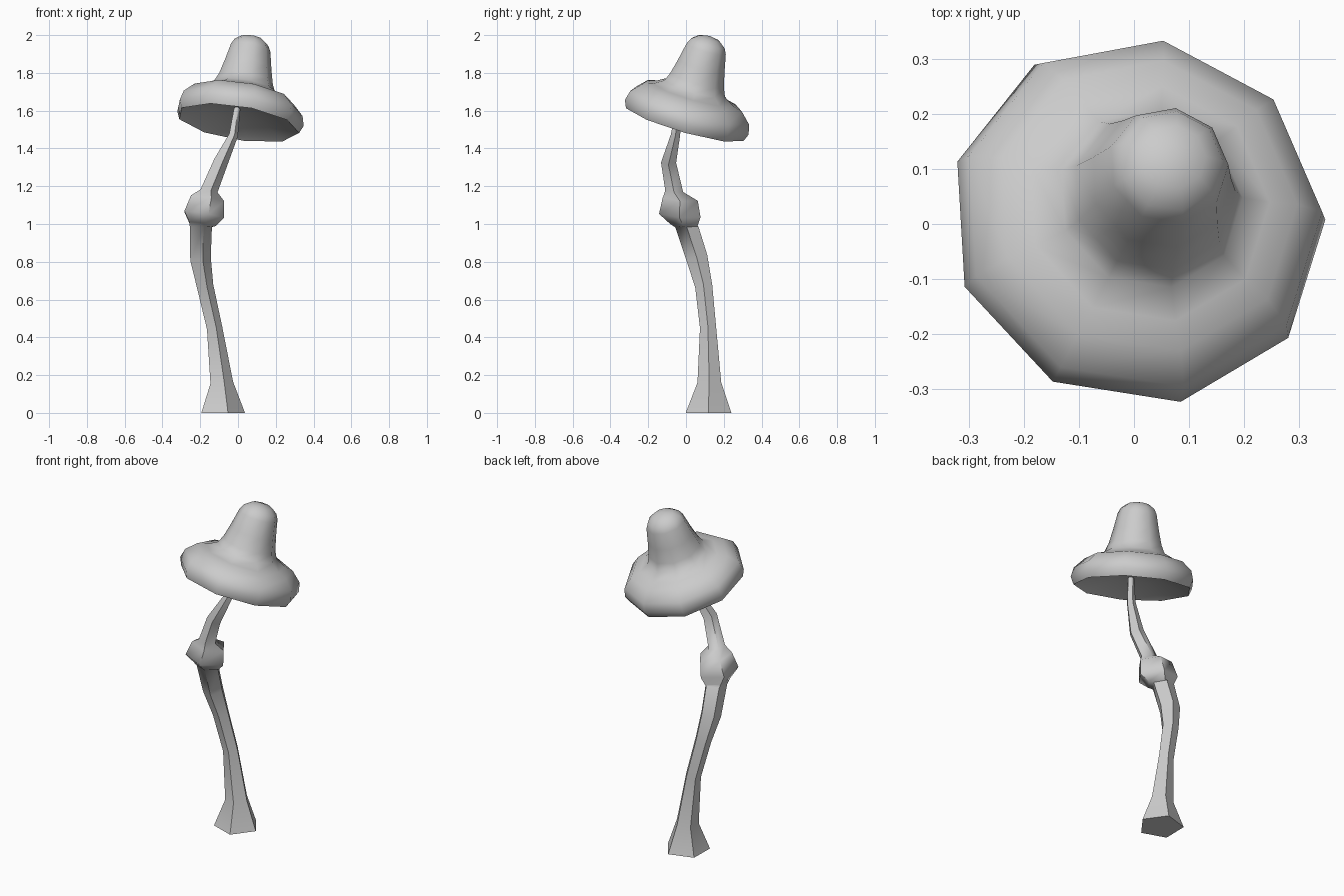
import bpy, bmesh, math
from mathutils import Vector

if "Cube" in bpy.data.objects:
    bpy.data.objects.remove(bpy.data.objects["Cube"])

Z = Vector((0, 0, 1))


def ring(bm, centre, normal, radius, sides, phase):
    """Polygon ring of vertices, perpendicular to normal."""
    rot = Z.rotation_difference(Vector(normal).normalized())
    out = []
    for i in range(sides):
        a = phase + 2 * math.pi * i / sides
        p = Vector((radius * math.cos(a), radius * math.sin(a), 0))
        out.append(bm.verts.new(Vector(centre) + rot @ p))
    return out


def bridge(bm, a, b):
    n = len(a)
    for i in range(n):
        j = (i + 1) % n
        bm.faces.new((a[i], a[j], b[j], b[i]))


def fan(bm, loop, tip):
    v = bm.verts.new(tip)
    for i in range(len(loop)):
        bm.faces.new((loop[i], loop[(i + 1) % len(loop)], v))


def finish(bm, name, angle):
    bmesh.ops.recalc_face_normals(bm, faces=bm.faces)
    me = bpy.data.meshes.new(name)
    bm.to_mesh(me)
    bm.free()
    ob = bpy.data.objects.new(name, me)
    bpy.context.collection.objects.link(ob)
    bpy.ops.object.select_all(action='DESELECT')
    ob.select_set(True)
    bpy.context.view_layer.objects.active = ob
    bpy.ops.object.shade_smooth_by_angle(angle=math.radians(angle))


# Crooked five-sided stem with a knuckle: x, y, z, radius
path = [
    (-.090, .120, .00, .127),
    (-.092, .124, .16, .066),
    (-.128, .117, .45, .045),
    (-.178, .094, .67, .048),
    (-.204, .058, .82, .060),
    (-.202, .005, .985, .064),
    (-.196, -.012, 1.00, .078),
    (-.190, -.032, 1.05, .116),
    (-.170, -.030, 1.135, .098),
    (-.158, -.062, 1.175, .050),
    (-.094, -.092, 1.33, .042),
    (-.026, -.056, 1.47, .026),
    (-.006, -.035, 1.61, .019),
]
bm = bmesh.new()
rings = []
for i, (x, y, z, r) in enumerate(path):
    if i == 0:
        normal = Z
    elif 5 <= i <= 9:
        normal = Vector((.15, .08, 1))
        if i == 5:
            normal = Vector((.02, -.05, 1))
    else:
        lo, hi = path[i - 1], path[min(i + 1, len(path) - 1)]
        normal = Vector(hi[:3]) - Vector(lo[:3])
    rings.append(ring(bm, (x, y, z), normal, r, 5, math.radians(-1)))
for a, b in zip(rings, rings[1:]):
    bridge(bm, a, b)
bm.faces.new(rings[0])
fan(bm, rings[-1], (-.003, -.032, 1.63))
finish(bm, "stem", 60)

# Tilted nine-sided cap: radius and height along its axis
profile = [
    (.15, .060), (.295, .018), (.328, .000), (.346, .042), (.332, .095),
    (.278, .148), (.225, .163), (.170, .195), (.150, .240), (.130, .320),
    (.110, .415), (.095, .445), (.060, .472),
]
axis = Vector((.16, .29, 1)).normalized()
origin = Vector((0, -.008, 1.535))
bm = bmesh.new()
rings = [ring(bm, origin + axis * h, axis, r, 9, math.radians(2))
         for r, h in profile]
for a, b in zip(rings, rings[1:]):
    bridge(bm, a, b)
fan(bm, rings[0], origin + axis * .075)
fan(bm, rings[-1], origin + axis * .485)
finish(bm, "mushroom_cap", 75)
